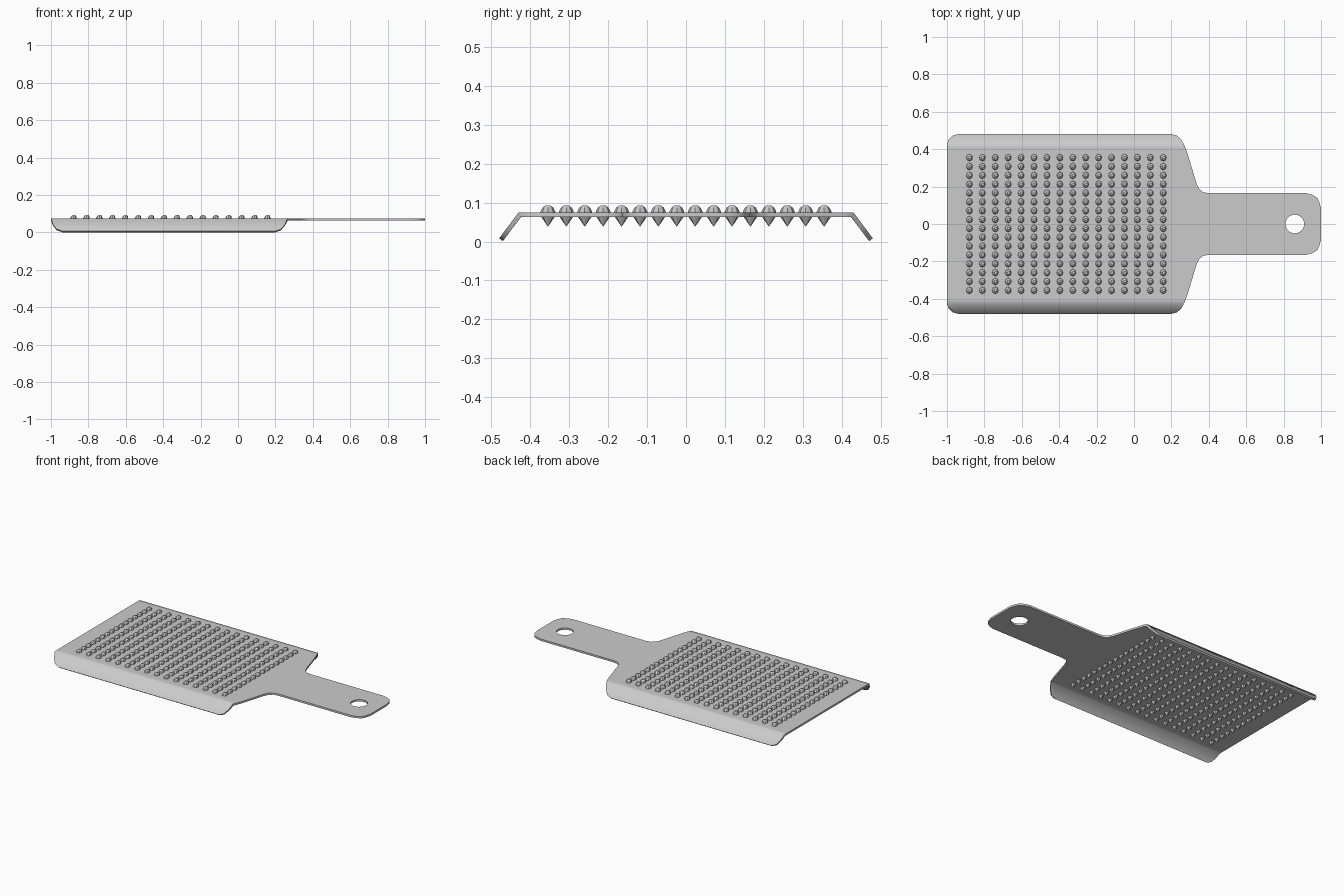
import bpy, bmesh, math

if "Cube" in bpy.data.objects:
    bpy.data.objects.remove(bpy.data.objects["Cube"])

TOP, THICK = 0.075, 0.012
BEND_Y, EDGE_Y, EDGE_Z = 0.43, 0.48, 0.008

# Half outline of the sheet seen from above (x, y)
half = [(-1, 0.43), (-0.99, 0.452), (-0.97, 0.472), (-0.94, 0.48), (0.2, 0.48),
        (0.228, 0.473), (0.25, 0.455), (0.268, 0.425), (0.285, 0.38), (0.335, 0.215),
        (0.348, 0.188), (0.37, 0.17), (0.4, 0.165), (0.92, 0.165), (0.95, 0.157),
        (0.978, 0.142), (0.99, 0.12), (1.0, 0.085)]
outline = half + [(x, -y) for x, y in reversed(half)]
hole = [(0.86 + 0.05 * math.cos(i * math.tau / 24), 0.05 * math.sin(i * math.tau / 24))
        for i in range(24)]


def finish(bm, name, angle):
    mesh = bpy.data.meshes.new(name)
    bm.to_mesh(mesh)
    bm.free()
    ob = bpy.data.objects.new(name, mesh)
    bpy.context.collection.objects.link(ob)
    bpy.ops.object.select_all(action='DESELECT')
    ob.select_set(True)
    bpy.context.view_layer.objects.active = ob
    return ob


# Sheet: filled outline with a hanging hole, side flanges folded down
bm = bmesh.new()
for loop in (outline, hole):
    vs = [bm.verts.new((x, y, 0)) for x, y in loop]
    for a, b in zip(vs, vs[1:] + vs[:1]):
        bm.edges.new((a, b))
bmesh.ops.triangle_fill(bm, edges=bm.edges[:], use_beauty=True, normal=(0, 0, 1))
for y in (-BEND_Y, -0.405, 0.405, BEND_Y):
    bmesh.ops.bisect_plane(bm, geom=bm.verts[:] + bm.edges[:] + bm.faces[:],
                           plane_co=(0, y, 0), plane_no=(0, 1, 0), dist=1e-5)
for f in bm.faces:
    f.normal_update()
    if f.normal.z < 0:
        f.normal_flip()
for v in bm.verts:
    t = max(0, (abs(v.co.y) - BEND_Y) / (EDGE_Y - BEND_Y))
    v.co.z = TOP + t * (EDGE_Z - TOP)
sheet = finish(bm, "grater_sheet", 55)
mod = sheet.modifiers.new("thickness", 'SOLIDIFY')
mod.thickness, mod.offset, mod.use_even_offset = THICK, -1, True
bpy.ops.object.modifier_apply(modifier=mod.name)
bpy.ops.object.shade_smooth_by_angle(angle=math.radians(56))

# Teeth: faceted studs, blunt above the sheet and pointed below it
bm = bmesh.new()


def tooth(cx, cy):
    rings = []
    for z, rx, ry, dx in ((0.064, 0.015, 0.018, 0), (0.077, 0.017, 0.019, 0),
                          (0.087, 0.013, 0.014, 0.002), (0.092, 0.008, 0.007, 0.003)):
        rings.append([bm.verts.new((cx + dx + rx * math.cos(i * math.tau / 8),
                                    cy + ry * math.sin(i * math.tau / 8), z))
                      for i in range(8)])
    tip = bm.verts.new((cx, cy, 0.038))
    for i in range(8):
        j = (i + 1) % 8
        bm.faces.new((tip, rings[0][j], rings[0][i]))
        for lo, hi in zip(rings, rings[1:]):
            bm.faces.new((lo[i], lo[j], hi[j], hi[i]))
    bm.faces.new(rings[-1])


for col in range(16):
    for row in range(16):
        tooth(-0.88 + col * 0.0691, (row - 7.5) * 0.0473)
finish(bm, "grater_teeth", 30)
